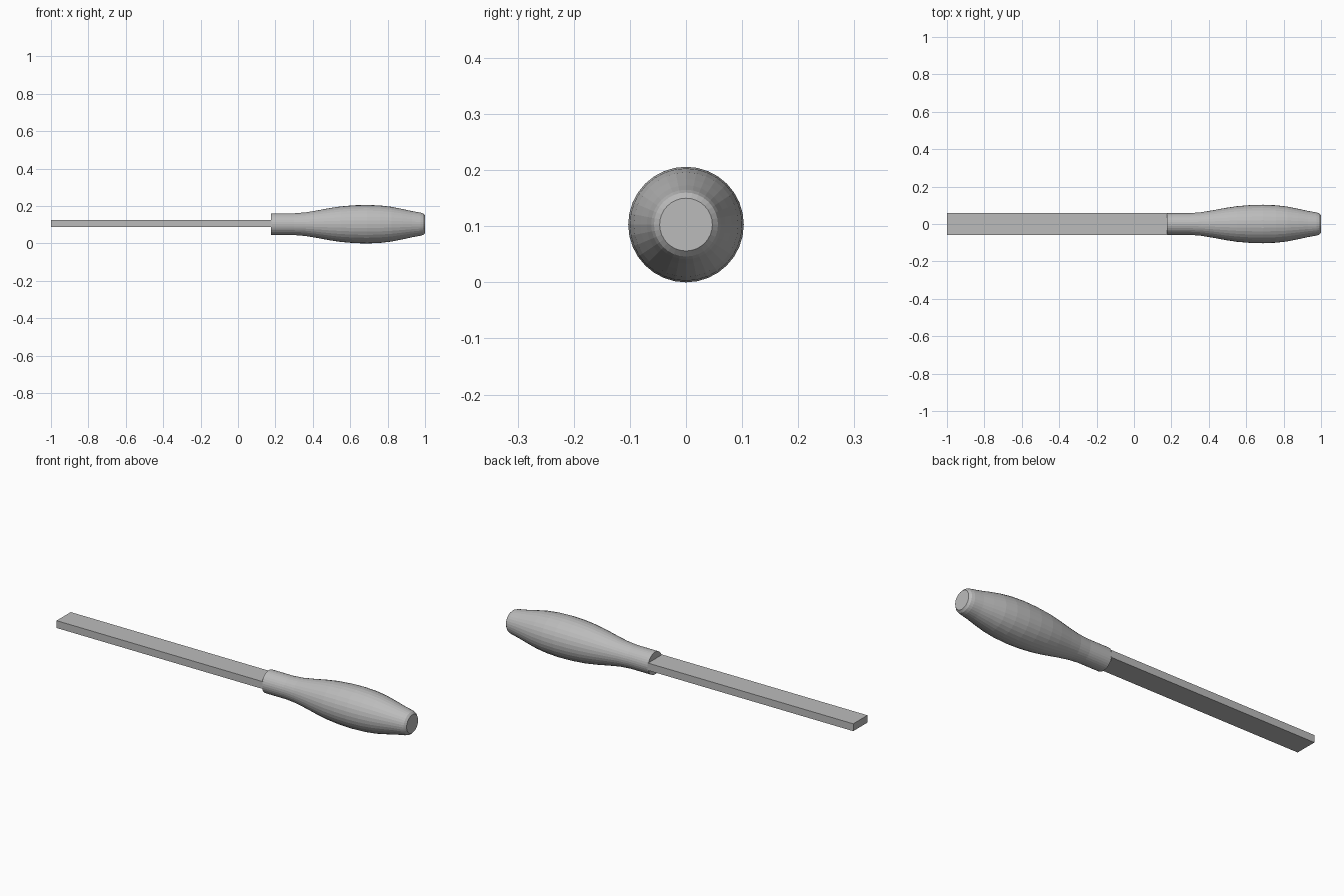
import bpy, bmesh, math

if "Cube" in bpy.data.objects:
    bpy.data.objects.remove(bpy.data.objects["Cube"])

CZ = 0.103      # height of the tool's axis
SIDES = 32

grey = bpy.data.materials.new("plain_grey")
grey.diffuse_color = (0.5, 0.5, 0.5, 1)
grey.use_nodes = True
grey.node_tree.nodes["Principled BSDF"].inputs["Base Color"].default_value = grey.diffuse_color


def finish(bm, name):
    bmesh.ops.recalc_face_normals(bm, faces=bm.faces)
    mesh = bpy.data.meshes.new(name)
    bm.to_mesh(mesh)
    bm.free()
    mesh.materials.append(grey)
    obj = bpy.data.objects.new(name, mesh)
    bpy.context.collection.objects.link(obj)
    return obj


# Turned handle: (x, radius) profile revolved around the x axis
profile = [(0.177, 0.058), (0.30, 0.058), (0.36, 0.063), (0.42, 0.073),
           (0.49, 0.086), (0.55, 0.095), (0.62, 0.101), (0.69, 0.103),
           (0.76, 0.100), (0.82, 0.093), (0.88, 0.081), (0.93, 0.070),
           (0.975, 0.062), (0.99, 0.057), (1.0, 0.047)]
bm = bmesh.new()
rings = []
for x, r in profile:
    rings.append([bm.verts.new((x, r * math.cos(a), CZ + r * math.sin(a)))
                  for a in (2 * math.pi * i / SIDES for i in range(SIDES))])
for a, b in zip(rings, rings[1:]):
    for i in range(SIDES):
        j = (i + 1) % SIDES
        bm.faces.new((a[i], a[j], b[j], b[i]))
bm.faces.new(rings[0])
bm.faces.new(rings[-1])
finish(bm, "handle")

# Flat bar blade, ending at the handle's front face
bm = bmesh.new()
bmesh.ops.create_cube(bm, size=1)
x0, x1 = -1.0, 0.18
for v in bm.verts:
    v.co = ((x0 + x1) / 2 + v.co.x * (x1 - x0), v.co.y * 0.116, CZ + 0.003 + v.co.z * 0.038)
finish(bm, "blade")
